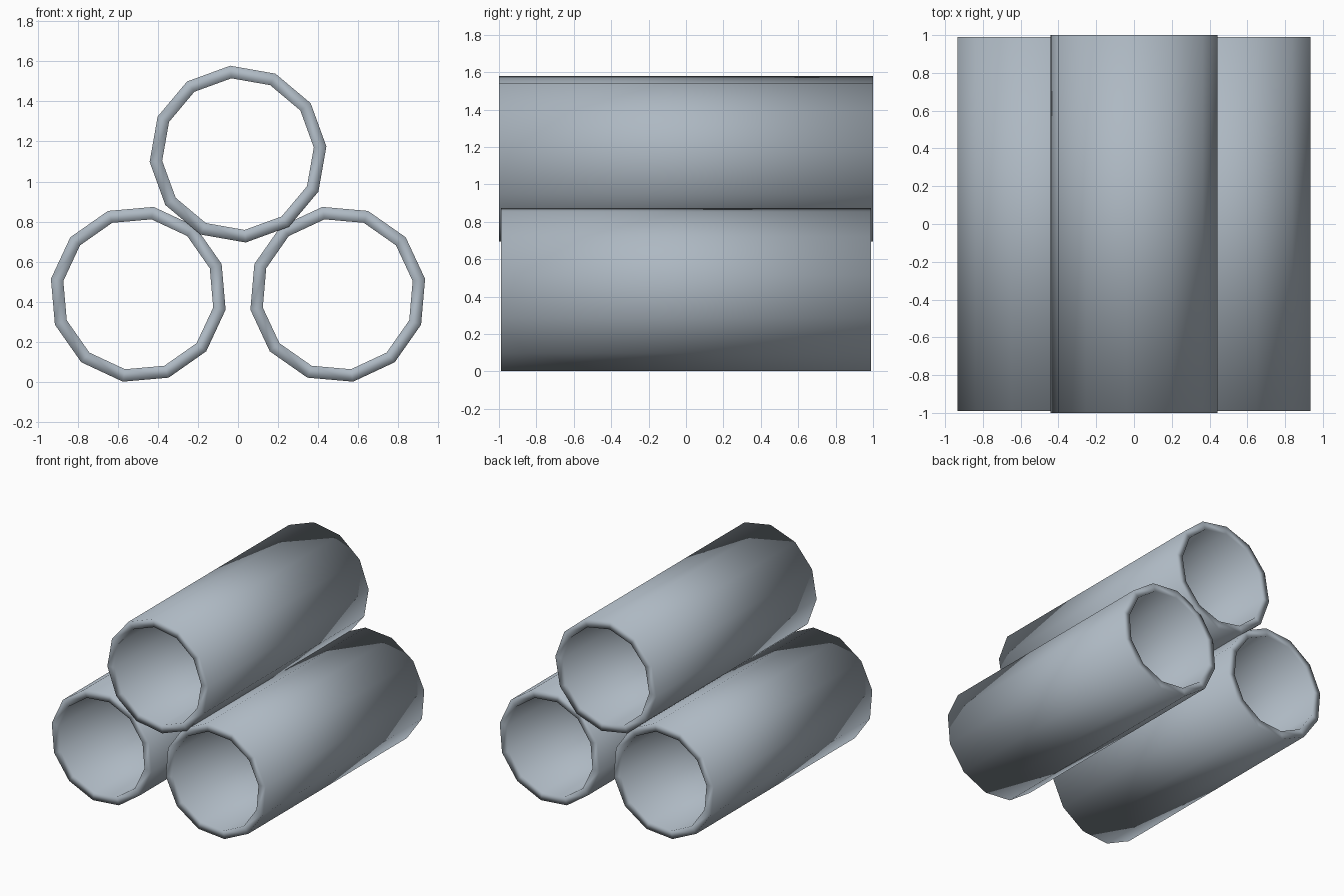
import bpy, bmesh, math

if "Cube" in bpy.data.objects:
    bpy.data.objects.remove(bpy.data.objects["Cube"])

# Single grey-blue colour
mat = bpy.data.materials.new("blue grey")
mat.diffuse_color = (0.42, 0.48, 0.54, 1.0)
mat.use_nodes = True
mat.node_tree.nodes["Principled BSDF"].inputs["Base Color"].default_value = mat.diffuse_color

SIDES, R_OUT, R_IN = 12, 0.443, 0.380


def tube(name, cx, cz, half_len, phase):
    """Open 12-sided pipe along y with a flat rim at both ends."""
    bm = bmesh.new()
    rings = []
    for r, y in ((R_OUT, -half_len), (R_OUT, half_len),
                 (R_IN, half_len), (R_IN, -half_len)):
        ring = []
        for i in range(SIDES):
            a = math.radians(phase) + 2 * math.pi * i / SIDES
            ring.append(bm.verts.new((r * math.cos(a), y, r * math.sin(a))))
        rings.append(ring)
    # outer wall, back rim, inner wall, front rim
    for k in range(4):
        p, q = rings[k], rings[(k + 1) % 4]
        for i in range(SIDES):
            j = (i + 1) % SIDES
            f = bm.faces.new((p[i], q[i], q[j], p[j]))
            f.smooth = True
    bmesh.ops.recalc_face_normals(bm, faces=bm.faces)
    mesh = bpy.data.meshes.new(name)
    bm.to_mesh(mesh)
    bm.free()
    mesh.materials.append(mat)
    ob = bpy.data.objects.new(name, mesh)
    ob.location = (cx, 0, cz)
    bpy.context.collection.objects.link(ob)


# Two lower pipes, mirrored, and one resting on top
tube("lower_left_pipe", -0.498, 0.437, 0.99, 80)
tube("lower_right_pipe", 0.498, 0.437, 0.99, 100)
tube("upper_pipe", 0.0, 1.137, 1.0, 95)
